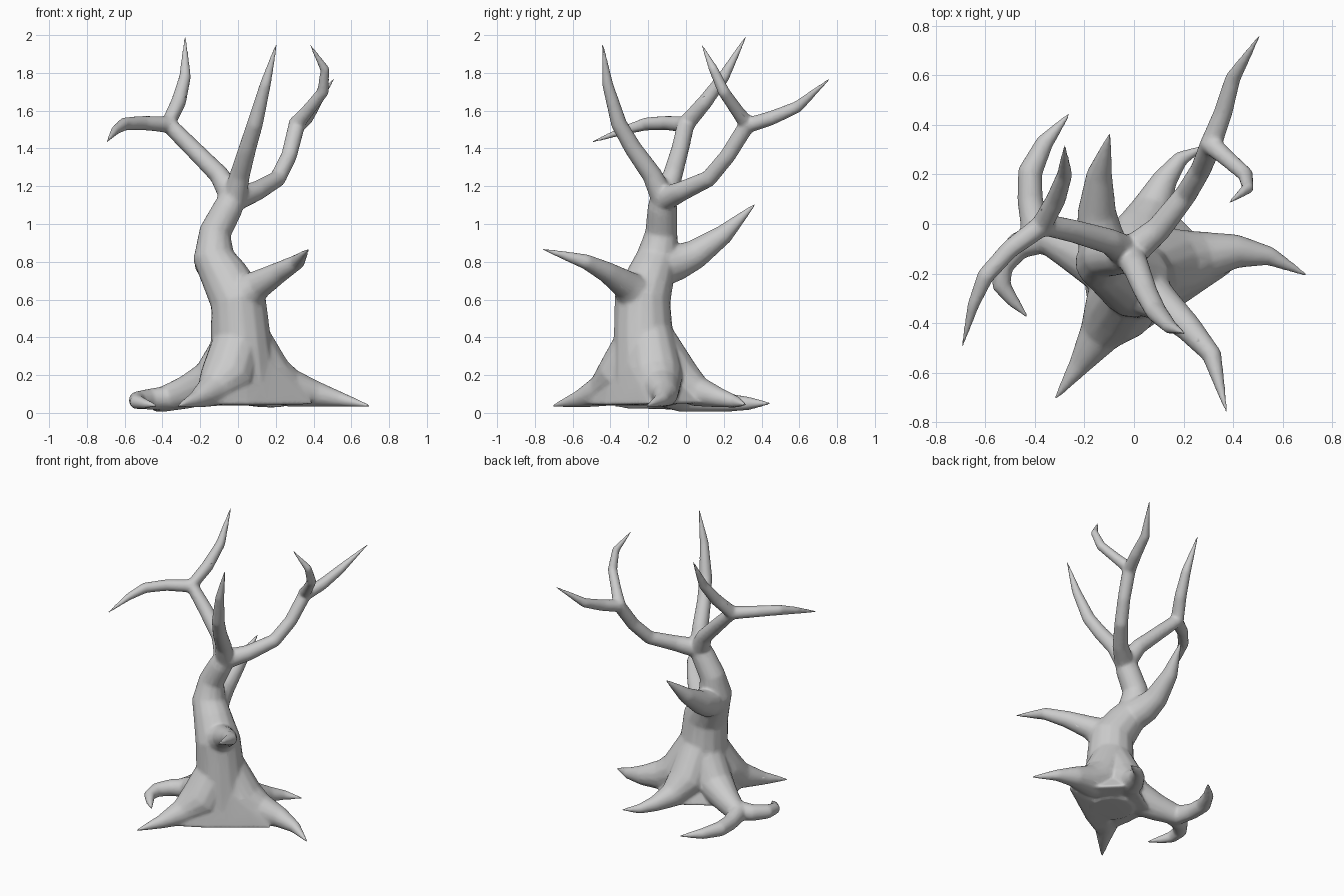
import bpy, bmesh, math
from mathutils import Vector

SIDES = 14
bm = bmesh.new()


def limb(points, tip=True, grow=1.08):
    """Tapered tube through (x, y, z, radius) points; tips are pushed out a little to offset smoothing."""
    pts = [Vector(p[:3]) for p in points]
    radii = [p[3] * grow for p in points]
    if tip:
        pts[-1] += (pts[-1] - pts[-2]).normalized() * 0.018
    side = None
    rings = []
    for i, p in enumerate(pts):
        a, b = pts[max(i - 1, 0)], pts[min(i + 1, len(pts) - 1)]
        d = (b - a).normalized()
        if side is None:
            side = d.orthogonal()
        side = (side - d * side.dot(d)).normalized()
        up = d.cross(side)
        ring = []
        for k in range(SIDES):
            t = math.tau * k / SIDES
            ring.append(bm.verts.new(p + (side * math.cos(t) + up * math.sin(t)) * radii[i]))
        rings.append(ring)
    for r, s in zip(rings, rings[1:]):
        for k in range(SIDES):
            n = (k + 1) % SIDES
            bm.faces.new((r[k], r[n], s[n], s[k]))
    bm.faces.new(rings[0][::-1])
    bm.faces.new(rings[-1])


def web(points):
    """Convex flank that fills the corner between two roots."""
    verts = [bm.verts.new(p) for p in points]
    hull = bmesh.ops.convex_hull(bm, input=verts)
    loose = {v for v in hull["geom_interior"] + hull["geom_unused"] if isinstance(v, bmesh.types.BMVert)}
    bmesh.ops.delete(bm, geom=list(loose), context='VERTS')


T = 0.006  # tip radius

# trunk
limb([(.02, -.2, .04, .14), (.02, -.2, .08, .175), (.02, -.2, .18, .19), (.015, -.225, .4, .158),
      (0, -.23, .6, .148), (-.075, -.185, .73, .125), (-.13, -.15, .83, .11), (-.12, -.13, .96, .085),
      (-.05, -.125, 1.09, .078), (0, -.115, 1.2, .055)], tip=False, grow=1.01)

# upper left branch and its fork
limb([(-.02, -.12, 1.12, .065), (-.1, -.07, 1.26, .049), (-.24, -.03, 1.4, .044),
      (-.37, 0, 1.53, .045), (-.315, .1, 1.645, .038), (-.28, .2, 1.78, .03), (-.28, .31, 1.98, T)])
limb([(-.35, .01, 1.525, .042), (-.5, -.1, 1.535, .036), (-.6, -.21, 1.53, .033),
      (-.65, -.33, 1.495, .023), (-.69, -.48, 1.44, T)])

# upper front branch
limb([(-.02, -.12, 1.13, .06), (.01, -.18, 1.26, .05), (.05, -.28, 1.4, .044),
      (.09, -.355, 1.53, .04), (.145, -.415, 1.74, .028), (.2, -.44, 1.94, T)])

# upper right branch and its fork
limb([(-.02, -.12, 1.13, .062), (.1, -.02, 1.175, .049), (.21, .12, 1.24, .042),
      (.27, .22, 1.36, .04), (.31, .32, 1.52, .042), (.36, .45, 1.56, .036),
      (.4, .59, 1.62, .03), (.5, .75, 1.76, T)])
limb([(.3, .33, 1.52, .04), (.37, .27, 1.6, .033), (.45, .2, 1.7, .03),
      (.46, .145, 1.82, .024), (.39, .09, 1.935, T)])

# lower front stub
limb([(0, -.24, .6, .12), (.11, -.32, .68, .072), (.22, -.42, .745, .052),
      (.315, -.53, .8, .038), (.37, -.745, .863, T)])

# lower back stub
limb([(-.1, -.16, .76, .1), (-.14, -.04, .8, .088), (-.15, .05, .84, .073),
      (-.14, .2, .945, .049), (-.1, .355, 1.095, T)])

# right root
limb([(.04, -.19, .42, .11), (.15, -.16, .185, .135), (.28, -.13, .13, .095),
      (.42, -.11, .098, .063), (.55, -.13, .07, .036), (.685, -.2, .04, T)])

# front left root
limb([(.01, -.23, .4, .125), (-.06, -.34, .18, .135), (-.14, -.45, .115, .08),
      (-.22, -.57, .072, .042), (-.31, -.695, .04, T)])

# back root
limb([(.02, -.18, .4, .11), (.03, -.05, .18, .12), (.075, .07, .11, .075),
      (.125, .18, .08, .048), (.19, .265, .058, .03), (.28, .31, .045, T)])

# left root and its fork
limb([(-.01, -.2, .36, .115), (-.13, -.15, .165, .115), (-.27, -.085, .11, .083),
      (-.4, -.02, .07, .062), (-.42, .1, .057, .049), (-.42, .21, .055, .047),
      (-.36, .33, .05, .034), (-.27, .435, .05, T)])
limb([(-.36, -.05, .08, .062), (-.47, -.09, .072, .052), (-.535, -.17, .067, .044),
      (-.535, -.25, .058, .036), (-.49, -.31, .048, .025), (-.44, -.365, .04, T)])

# broad flank joining the right root and the front left root
web([(-.23, -.58, .045), (-.19, -.5, .12), (.05, -.43, .04), (.03, -.42, .12), (.4, -.19, .045),
     (.36, -.15, .13), (.03, -.38, .4), (.14, -.27, .42), (-.08, -.3, .34), (.2, -.27, .2),
     (0, -.22, .04), (.05, -.22, .42)])
# small flanks between the other roots
web([(.3, -.08, .05), (.12, .1, .05), (.12, -.06, .22), (.05, -.1, .34), (.15, -.15, .3), (.05, -.2, .05)])
web([(-.22, -.08, .05), (.04, .08, .05), (-.08, -.07, .22), (-.02, -.1, .34), (-.1, -.17, .3), (0, -.2, .05)])
web([(-.22, -.16, .06), (-.17, -.42, .05), (-.14, -.28, .2), (-.12, -.24, .34), (0, -.2, .3), (0, -.2, .05)])

bmesh.ops.recalc_face_normals(bm, faces=bm.faces)
mesh = bpy.data.meshes.new("bare_tree")
bm.to_mesh(mesh)
bm.free()
tree = bpy.data.objects.new("bare_tree", mesh)
bpy.context.collection.objects.link(tree)

# fuse the limbs into one skin with soft joints
fuse = tree.modifiers.new("fuse", 'REMESH')
fuse.mode = 'VOXEL'
fuse.voxel_size = 0.008
fuse.use_smooth_shade = True
soft = tree.modifiers.new("soften", 'SMOOTH')
soft.factor = 0.5
soft.iterations = 18
thin = tree.modifiers.new("thin", 'DECIMATE')
thin.ratio = 0.2
